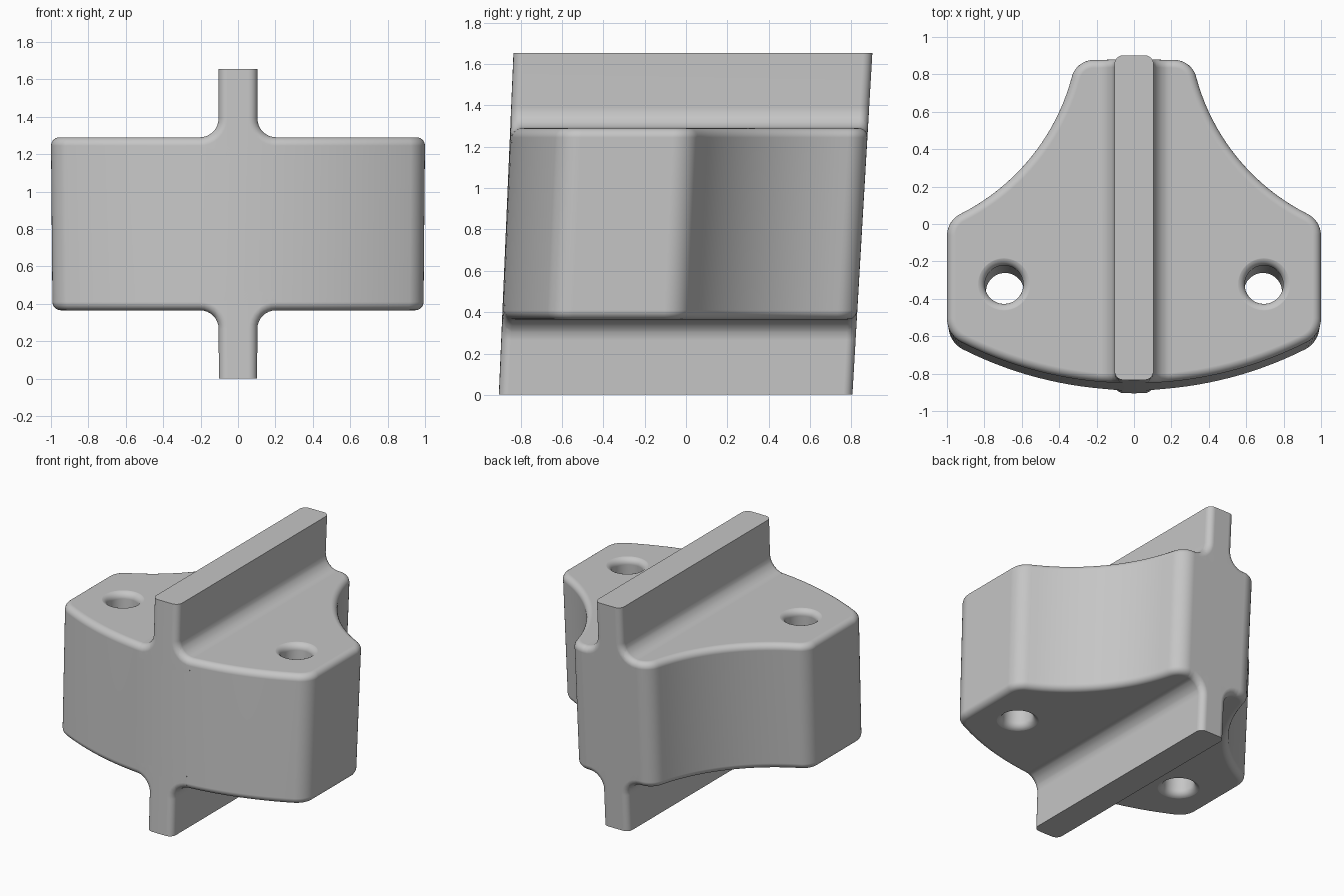
import bpy, bmesh
from math import sin, cos, pi, sqrt, atan2
from mathutils import Vector

if "Cube" in bpy.data.objects:
    bpy.data.objects.remove(bpy.data.objects["Cube"], do_unlink=True)

MID, HALF_BODY, HALF_RIB = 0.8275, 0.4625, 0.8265   # heights about the middle
FRONT, BACK, SIDE = -0.85, 0.88, 1.0
BOW = 2.05              # radius of the bowed front
ROUND, FILLET, RIB = 0.045, 0.1, 0.104
STEPS = 8
X_END = 0.925           # where the bowed front meets the corner
X_STEP = X_END / 16

grey = bpy.data.materials.new("plain grey")
grey.use_nodes = True
grey.diffuse_color = (0.56, 0.56, 0.56, 1)
grey.node_tree.nodes["Principled BSDF"].inputs["Base Color"].default_value = (0.56, 0.56, 0.56, 1)


def front_y(x):
    return FRONT + BOW - sqrt(BOW * BOW - x * x)


def lean(x, y, z):
    """Whole casting leans back and widens slightly with height."""
    h = z - MID - HALF_BODY
    s = 1 + 0.009 * h
    return (x * s, y * s + 0.0504 * h, z)


def loft(name, rings, bowed=False):
    """Skin a list of equal closed rings, cap both ends, optionally bow the front."""
    bm = bmesh.new()
    loops = [[bm.verts.new(p) for p in ring] for ring in rings]
    for a, b in zip(loops, loops[1:]):
        for i in range(len(a)):
            j = (i + 1) % len(a)
            bm.faces.new((a[i], a[j], b[j], b[i]))
    bm.faces.new(loops[0][::-1])
    bm.faces.new(loops[-1])
    bmesh.ops.recalc_face_normals(bm, faces=bm.faces[:])
    if bowed:
        for k in range(-3, 4):
            bmesh.ops.bisect_plane(bm, geom=bm.verts[:] + bm.edges[:] + bm.faces[:], dist=1e-5,
                                   plane_co=(k * X_STEP, 0, 0), plane_no=(1, 0, 0))
        for v in bm.verts:
            if v.co.y < 0:
                v.co.y += front_y(v.co.x) - FRONT
    for v in bm.verts:
        v.co = lean(*v.co)
    mesh = bpy.data.meshes.new(name)
    bm.to_mesh(mesh)
    bm.free()
    ob = bpy.data.objects.new(name, mesh)
    bpy.context.collection.objects.link(ob)
    mesh.materials.append(grey)
    return ob


def finish(ob):
    bpy.ops.object.select_all(action='DESELECT')
    ob.select_set(True)
    bpy.context.view_layer.objects.active = ob
    for m in list(ob.modifiers):
        bpy.ops.object.modifier_apply(modifier=m.name)
    bpy.ops.object.shade_smooth_by_angle(angle=0.6)
    m = ob.modifiers.new("even shading", 'WEIGHTED_NORMAL')
    m.keep_sharp = True


def corner(a, c, b):
    """Round a corner c between tangent points a and b."""
    a, b, c = Vector(a), Vector(b), Vector(c)
    w = sin((a - c).angle(b - c) / 2)
    pts = []
    for i in range(STEPS + 1):
        t = i / STEPS
        k0, k1, k2 = (1 - t) ** 2, 2 * w * t * (1 - t), t * t
        pts.append((a * k0 + c * k1 + b * k2) / (k0 + k1 + k2))
    return pts


# plan outline of one half, from the front round to the back
CX, CY, CR = 1.444, 1.084, 1.15      # scooped flank
half = [Vector((X_STEP * i, front_y(X_STEP * i))) for i in range(16)]
half += corner((X_END, front_y(X_END)), (SIDE, front_y(SIDE)), (SIDE, front_y(SIDE) + 0.085))
start = (0.925, CY - sqrt(CR ** 2 - (0.925 - CX) ** 2))
stop = (CX - sqrt(CR ** 2 - (0.785 - CY) ** 2), 0.785)
half += corner((SIDE, -0.06), (SIDE, 0.023), start)
a0 = atan2(start[1] - CY, start[0] - CX)
a1 = atan2(stop[1] - CY, stop[0] - CX)
if a1 > 0:
    a1 -= 2 * pi
for i in range(1, 20):
    a = a0 + (a1 - a0) * i / 20
    half.append(Vector((CX + CR * cos(a), CY + CR * sin(a))))
half += corner(stop, (0.312, BACK), (0.215, BACK))
outline = half + [Vector((-p.x, p.y)) for p in reversed(half[1:])]


def inset(d, z):
    ring = []
    for i, p in enumerate(outline):
        t0 = (p - outline[i - 1]).normalized()
        t1 = (outline[(i + 1) % len(outline)] - p).normalized()
        t = (t0 + t1).normalized()
        ring.append((p.x - t.y * d, p.y + t.x * d, z))
    return ring


# body with rounded rims
curve = [(ROUND * (1 - sin(i * pi / 12)), ROUND * (1 - cos(i * pi / 12))) for i in range(7)]
rings = [inset(d, MID - HALF_BODY + e) for d, e in curve]
rings += [inset(d, MID + HALF_BODY - e) for d, e in reversed(curve)]
body = loft("body", rings)

# two through holes with flared mouths
HOLE, FLARE = 0.103, 0.045
cutters = []
for side in (-1, 1):
    prof = [(HOLE + FLARE, HALF_BODY + 0.03)]
    for i in range(7):
        a = i * pi / 12
        prof.append((HOLE + FLARE * (1 - sin(a)), HALF_BODY + 0.001 - FLARE * (1 - cos(a))))
    prof = [(r, MID - h) for r, h in prof] + [(r, MID + h) for r, h in reversed(prof)]
    rings = [[(side * 0.695 + r * cos(k * pi / 24), -0.322 + r * sin(k * pi / 24), z)
              for k in range(48)] for r, z in prof]
    cutter = loft("hole_cutter", rings)
    cutter.hide_render = True
    m = body.modifiers.new("hole", 'BOOLEAN')
    m.operation, m.solver, m.object = 'DIFFERENCE', 'EXACT', cutter
    cutters.append(cutter)
finish(body)
for c in cutters:
    bpy.data.objects.remove(c, do_unlink=True)


# ribs above and below, flaring into the body
def rib_ring(d, up, y):
    wide = RIB + FILLET
    side = [(wide, HALF_BODY - 0.1)]
    for i in range(STEPS + 1):
        a = -pi / 2 - i * pi / 2 / STEPS
        side.append((wide + (FILLET + d) * cos(a), HALF_BODY + FILLET + (FILLET + d) * sin(a)))
    side.append((RIB - d, HALF_RIB))
    pts = side + [(-x, h) for x, h in reversed(side)]
    return [(x, y, MID + up * h) for x, h in pts]


for name, up in (("upper_rib", 1), ("lower_rib", -1)):
    rings = [rib_ring(d, up, FRONT + e) for d, e in curve]
    rings += [rib_ring(d, up, BACK - e) for d, e in reversed(curve)]
    finish(loft(name, rings, bowed=True))
